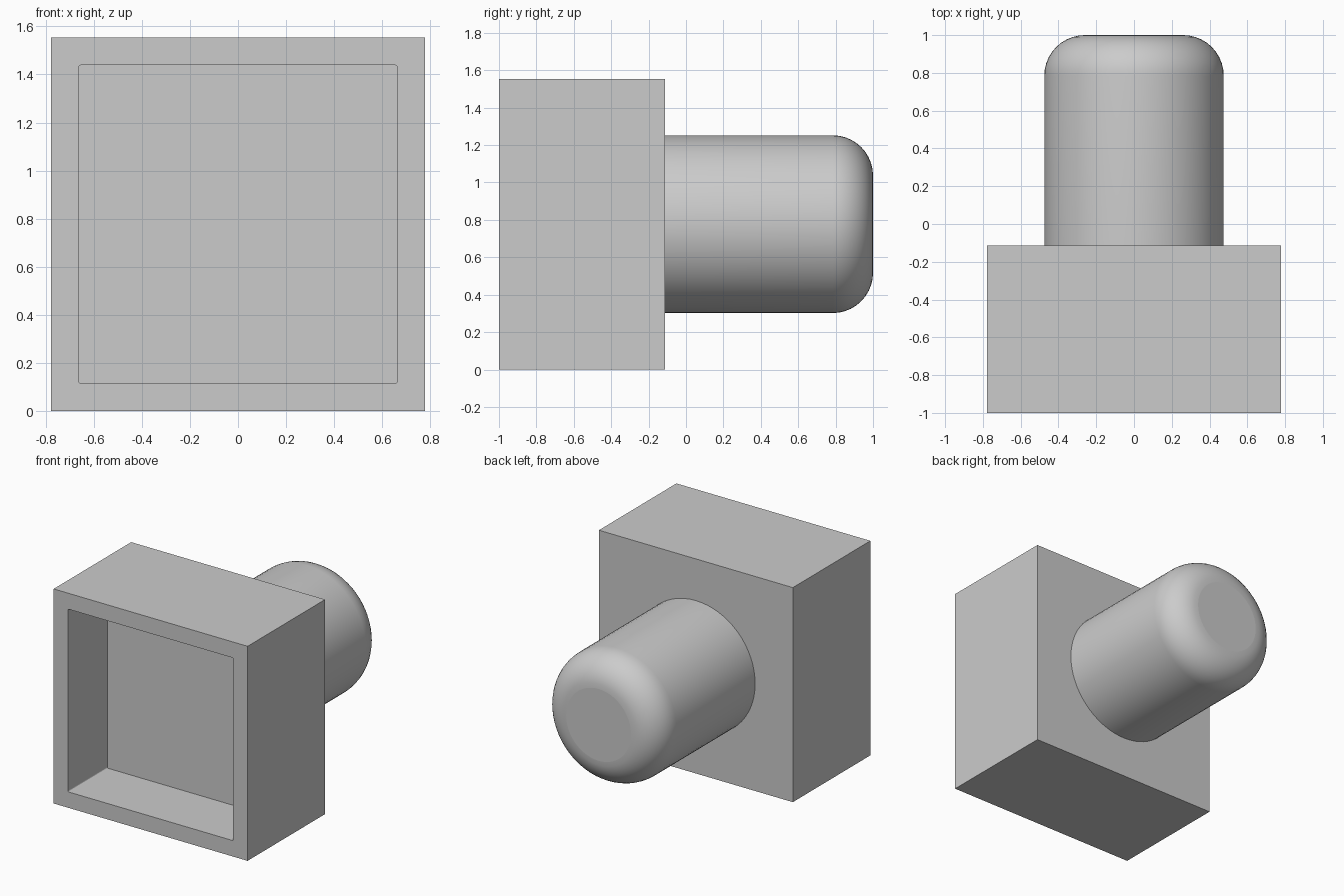
import bpy, bmesh, math
from mathutils import Matrix

if "Cube" in bpy.data.objects:
    bpy.data.objects.remove(bpy.data.objects["Cube"], do_unlink=True)

HALF = 0.777          # half width of the square block
FRONT, BACK = -1.0, -0.113

grey = bpy.data.materials.new("plain grey")
grey.use_nodes = True
grey.diffuse_color = (0.6, 0.6, 0.6, 1)
grey.node_tree.nodes["Principled BSDF"].inputs["Base Color"].default_value = grey.diffuse_color


def finish(name, bm):
    bmesh.ops.recalc_face_normals(bm, faces=bm.faces[:])
    mesh = bpy.data.meshes.new(name)
    bm.to_mesh(mesh)
    bm.free()
    mesh.materials.append(grey)
    obj = bpy.data.objects.new(name, mesh)
    bpy.context.collection.objects.link(obj)
    return obj


# Square block with a recess sunk into its front
bm = bmesh.new()
bmesh.ops.create_cube(bm, size=1, matrix=Matrix.Translation((0, (FRONT + BACK) / 2, HALF))
                      @ Matrix.Diagonal((2 * HALF, BACK - FRONT, 2 * HALF, 1)))
front = min(bm.faces, key=lambda f: f.calc_center_median().y)
bmesh.ops.inset_region(bm, faces=[front], thickness=0.163)
floor = bmesh.ops.extrude_discrete_faces(bm, faces=[front])["faces"][0]
bmesh.ops.translate(bm, verts=floor.verts[:], vec=(0, 0.45, 0))
corners = [e for v in floor.verts for e in v.link_edges if e not in floor.edges[:]]
bmesh.ops.bevel(bm, geom=corners, offset=0.008, segments=3, profile=0.5, affect='EDGES')
finish("recessed_block", bm)

# Round stem with a softly rounded back end, rooted inside the block
root, tip = BACK - 0.1, 1.0
bm = bmesh.new()
bmesh.ops.create_cone(bm, cap_ends=True, segments=64, radius1=0.475, radius2=0.475,
                      depth=tip - root,
                      matrix=Matrix.Translation((0, (root + tip) / 2, HALF))
                      @ Matrix.Rotation(-math.pi / 2, 4, 'X'))
rim = [e for e in bm.edges if all(v.co.y > tip - 0.01 for v in e.verts)]
bmesh.ops.bevel(bm, geom=rim, offset=0.215, segments=10, profile=0.5, affect='EDGES')
stem = finish("round_stem", bm)

bpy.ops.object.select_all(action='DESELECT')
stem.select_set(True)
bpy.context.view_layer.objects.active = stem
bpy.ops.object.shade_smooth_by_angle(angle=math.radians(30))
for face in stem.data.polygons:
    if len(face.vertices) > 4:
        face.use_smooth = False
